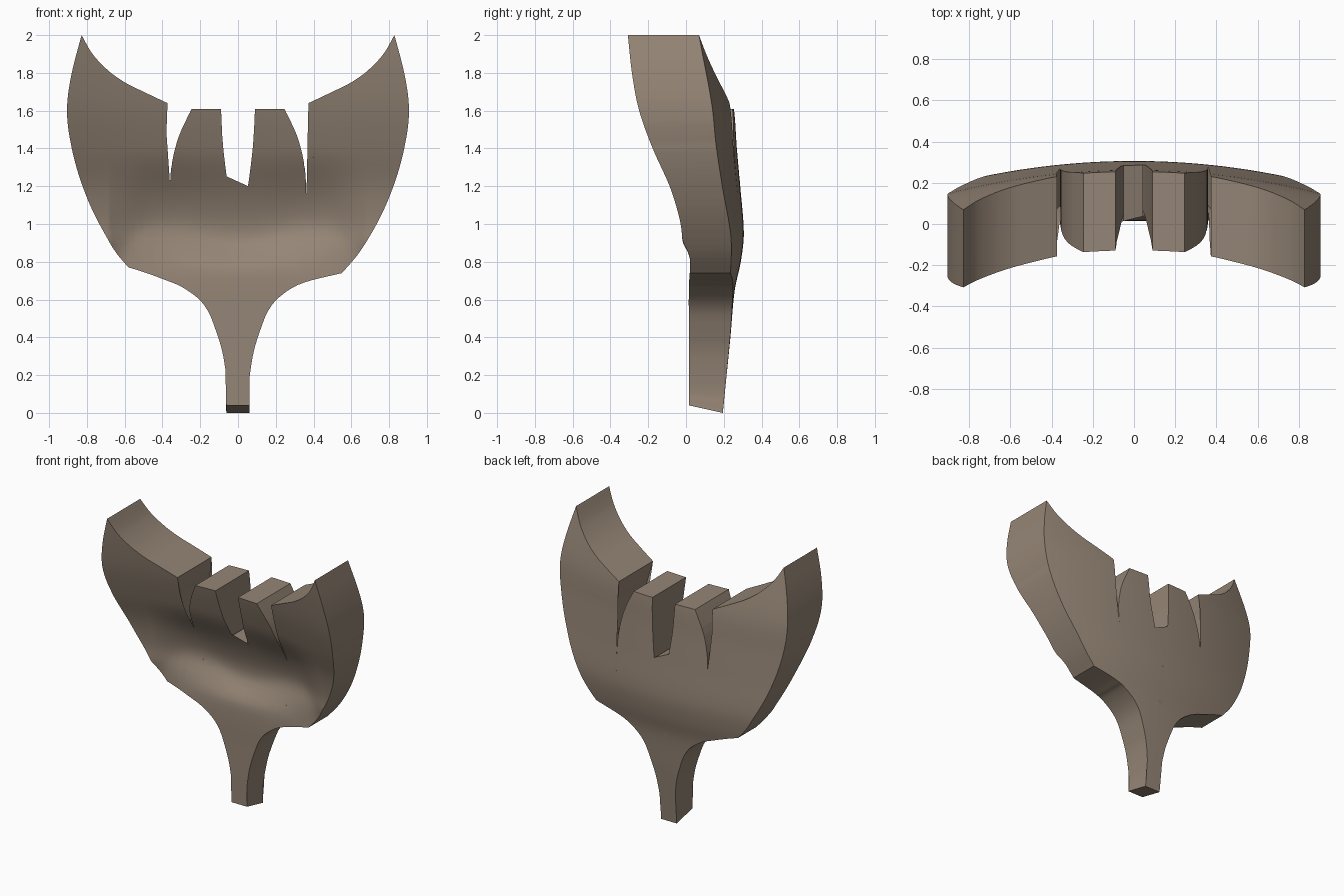
import bpy, bmesh
from mathutils import Vector

if "Cube" in bpy.data.objects:
    bpy.data.objects.remove(bpy.data.objects["Cube"])


def interp(t, table):
    """Smooth (Catmull-Rom style) lookup in a short (t, value) table."""
    n = len(table)
    slope = [(table[min(i + 1, n - 1)][1] - table[max(i - 1, 0)][1]) /
             (table[min(i + 1, n - 1)][0] - table[max(i - 1, 0)][0]) for i in range(n)]
    if t <= table[0][0]:
        return table[0][1]
    for i in range(n - 1):
        (a, p), (b, q) = table[i], table[i + 1]
        if t <= b:
            h = b - a
            u = (t - a) / h
            return (p * (2*u**3 - 3*u*u + 1) + h * slope[i] * (u**3 - 2*u*u + u)
                    + q * (3*u*u - 2*u**3) + h * slope[i + 1] * (u**3 - u*u))
    return table[-1][1]


def step(t, a, b):
    u = min(1, max(0, (t - a) / (b - a)))
    return u * u * (3 - 2 * u)


def spline(pts, n=5):
    """Smooth curve through the points, without the last one."""
    out = []
    for i in range(len(pts) - 1):
        p0, p1, p2 = (Vector(pts[max(i - 1, 0)]), Vector(pts[i]), Vector(pts[i + 1]))
        p3 = Vector(pts[min(i + 2, len(pts) - 1)])
        for k in range(n):
            t = k / n
            out.append(0.5 * (2*p1 + (p2 - p0)*t + (2*p0 - 5*p1 + 4*p2 - p3)*t*t
                              + (3*p1 - p0 - 3*p2 + p3)*t**3))
    return out


# Depth profiles at the centre line, by height
FRONT = [(0, .015), (.45, .015), (.72, .018), (.85, .04), (.95, .053), (1.05, .047),
         (1.2, .015), (1.4, -.06), (1.6, -.125), (1.8, -.17), (2, -.205)]
BACK = [(0, .195), (.2, .215), (.4, .235), (.65, .258), (.8, .29), (.95, .306),
        (1.2, .287), (1.4, .27), (1.64, .25), (2, .165)]


def front_y(x, z):
    shelf_z = .92 + .08 * step(abs(x), 0, .4) - .1 * step(abs(x), .45, .65)
    shelf = .065 * step(z, .76, shelf_z) * (1 - step(z, shelf_z, 1.4))
    shelf *= max(0, 1 - (x / .68) ** 4)
    return interp(z, FRONT) - .15 * x * x * step(z, .74, .93) + shelf


def back_y(x, z):
    return interp(z, BACK) - .14 * x * x


# Outline of the right half, split at its sharp corners
half = [
    [(.062, 0), (.055, .12), (.078, .3), (.115, .43), (.165, .55), (.24, .63), (.35, .69), (.55, .74)],
    [(.55, .74), (.65, .86), (.76, 1.05), (.84, 1.25), (.89, 1.45), (.905, 1.62), (.88, 1.8), (.828, 2)],
    [(.828, 2), (.77, 1.9), (.69, 1.815), (.6, 1.75), (.5, 1.7), (.373, 1.64)],
    [(.373, 1.64), (.395, 1.48), (.398, 1.3), (.383, 1.13), (.356, 1.015)],
    [(.356, 1.015), (.36, 1.15), (.353, 1.3), (.315, 1.46), (.245, 1.61)],
    [(.245, 1.61), (.09, 1.61)],
    [(.09, 1.61), (.078, 1.4), (.045, 1.15), (0, .9)],
]
right = [p for seg in half for p in spline(seg)]
left = []
for p in reversed(right):
    lift = .03 * max(0, 1 - abs(p.y - .74) / .2) * step(p.x, .3, .55)
    left.append(Vector((-p.x - lift, p.y + lift)))
outline = right + [Vector((0, .9))] + left

# Flat sheet, cut into a grid
bm = bmesh.new()
bm.faces.new([bm.verts.new((p.x, 0, p.y)) for p in outline])
bmesh.ops.triangulate(bm, faces=bm.faces[:])
for axis, lo, hi, size in ((0, -.9, .9, .05), (2, .05, 1.98, .035)):
    for i in range(int((hi - lo) / size) + 1):
        co, no = Vector(), Vector()
        co[axis], no[axis] = lo + i * size, 1
        bmesh.ops.bisect_plane(bm, geom=bm.verts[:] + bm.edges[:] + bm.faces[:],
                               dist=1e-5, plane_co=co, plane_no=no)
bmesh.ops.remove_doubles(bm, verts=bm.verts[:], dist=.0015)

# Give it front and back surfaces, joined by side walls
ret = bmesh.ops.extrude_face_region(bm, geom=bm.faces[:], use_keep_orig=True)
back = {g for g in ret["geom"] if isinstance(g, bmesh.types.BMVert)}
for v in bm.verts:
    x, z = v.co.x, v.co.z
    if v in back:
        v.co.y = back_y(x, z)
    else:
        v.co.y = front_y(x, z)
        v.co.z += .04 * max(0, 1 - z / .12)   # sloping foot
bmesh.ops.recalc_face_normals(bm, faces=bm.faces[:])
mesh = bpy.data.meshes.new("cupped_petal_plate")
bm.to_mesh(mesh)
bm.free()
plate = bpy.data.objects.new("cupped_petal_plate", mesh)
bpy.context.collection.objects.link(plate)

brown = bpy.data.materials.new("taupe_brown")
brown.diffuse_color = (.30, .235, .18, 1)
brown.use_nodes = True
brown.node_tree.nodes["Principled BSDF"].inputs["Base Color"].default_value = brown.diffuse_color
mesh.materials.append(brown)

bpy.context.view_layer.objects.active = plate
plate.select_set(True)
bpy.ops.object.shade_smooth_by_angle(angle=.6)
